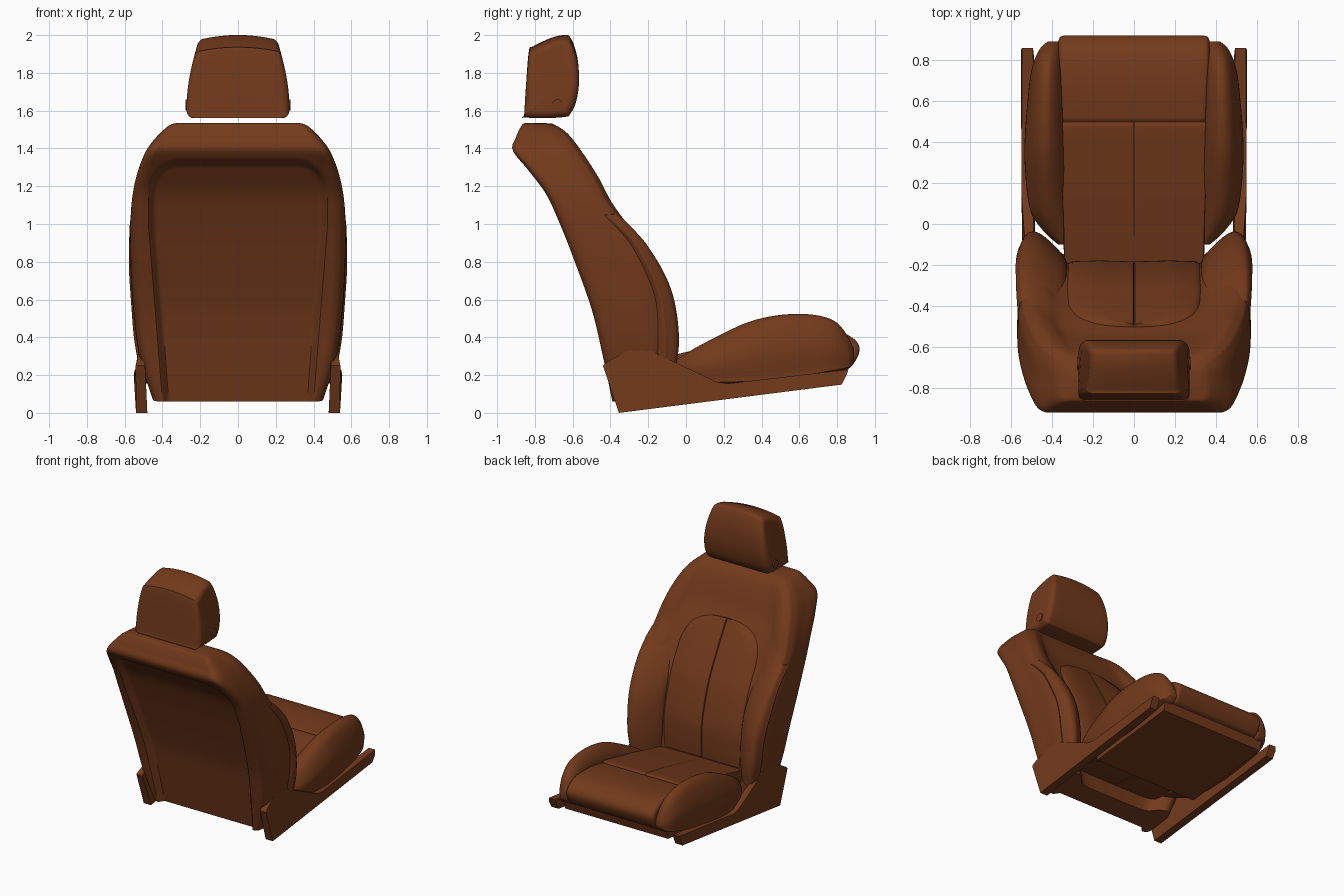
import bpy, bmesh, math
from mathutils import Vector

if "Cube" in bpy.data.objects:
    bpy.data.objects.remove(bpy.data.objects["Cube"])

leather = bpy.data.materials.new("brown_leather")
leather.diffuse_color = (0.17, 0.042, 0.011, 1)
leather.use_nodes = True
leather.node_tree.nodes["Principled BSDF"].inputs["Base Color"].default_value = leather.diffuse_color


def spline(pts, n=8, closed=False):
    """Catmull-Rom curve through tuples of any size."""
    m, out = len(pts), []
    get = (lambda i: pts[i % m]) if closed else (lambda i: pts[max(0, min(m - 1, i))])
    for i in range(m if closed else m - 1):
        p0, p1, p2, p3 = get(i - 1), get(i), get(i + 1), get(i + 2)
        for k in range(n):
            t = k / n
            out.append(tuple(0.5 * (2 * b + (c - a) * t + (2 * a - 5 * b + 4 * c - d) * t * t
                                    + (3 * b - a - 3 * c + d) * t ** 3)
                             for a, b, c, d in zip(p0, p1, p2, p3)))
    if not closed:
        out.append(tuple(pts[-1]))
    return out


def loft(name, rings, mirror=False, angle=40):
    """Skin closed rings of equal length and cap both ends."""
    bm = bmesh.new()
    rows = [[bm.verts.new(p) for p in r] for r in rings]
    n = len(rows[0])
    for a, b in zip(rows, rows[1:]):
        for i in range(n):
            j = (i + 1) % n
            bm.faces.new((a[i], a[j], b[j], b[i]))
    bm.faces.new(rows[0])
    bm.faces.new(rows[-1])
    bmesh.ops.remove_doubles(bm, verts=bm.verts, dist=0.0004)
    bmesh.ops.recalc_face_normals(bm, faces=bm.faces)
    me = bpy.data.meshes.new(name)
    bm.to_mesh(me)
    bm.free()
    ob = bpy.data.objects.new(name, me)
    bpy.context.collection.objects.link(ob)
    me.materials.append(leather)
    if mirror:
        ob.modifiers.new("mirror", 'MIRROR').use_mirror_merge = False
    bpy.ops.object.select_all(action='DESELECT')
    ob.select_set(True)
    bpy.context.view_layer.objects.active = ob
    bpy.ops.object.shade_smooth_by_angle(angle=math.radians(angle))
    return ob


def pillow(name, prof, x0, x1, r, width=lambda y, z: 1, crown=lambda x, z: 0, mirror=False):
    """Side profile (y, z) extruded along x with rounded ends of radius r."""
    ys, zs = [p[0] for p in prof], [p[1] for p in prof]
    cy, cz = (min(ys) + max(ys)) / 2, (min(zs) + max(zs)) / 2
    hy, hz = (max(ys) - min(ys)) / 2, (max(zs) - min(zs)) / 2
    angles = [math.pi / 2 * k / 6 for k in range(7)]
    ends = [(x0 + r * (1 - math.cos(a)), r * (1 - math.sin(a))) for a in angles]
    flat = [(x0 + r + (x1 - x0 - 2 * r) * k / 8, 0) for k in range(1, 8)]
    rings = []
    for x, i in ends + flat + [(x0 + x1 - x, i) for x, i in ends[::-1]]:
        ring = []
        for y, z in prof:
            xx = x * width(y, z)
            zz = cz + (z - cz) * (1 - i / hz)
            ring.append((xx, cy + (y - cy) * (1 - i / hy), zz - crown(xx, zz)))
        rings.append(ring)
    return loft(name, rings, mirror)


def prism(name, prof, x0, x1, mirror=False):
    return loft(name, [[(x, y, z) for y, z in prof] for x in (x0, x1)], mirror, 30)


# Backrest shell: back y,z / side front y,z / centre front y,z / half width
rows = spline([(-.39, .06, -.12, .10, -.22, .10, .45), (-.44, .30, -.10, .30, -.20, .32, .52),
               (-.50, .55, -.10, .52, -.21, .55, .552), (-.60, .83, -.16, .75, -.28, .80, .567),
               (-.68, 1.03, -.27, .94, -.38, 1.0, .568), (-.745, 1.165, -.39, 1.11, -.46, 1.15, .557),
               (-.835, 1.285, -.465, 1.25, -.535, 1.27, .53), (-.917, 1.39, -.55, 1.38, -.59, 1.39, .485),
               (-.90, 1.46, -.612, 1.462, -.63, 1.465, .43), (-.87, 1.522, -.66, 1.505, -.665, 1.505, .37),
               (-.85, 1.535, -.71, 1.53, -.71, 1.533, .33)], 10)


def recess_width(z):
    return .395 + .08 * min(1, max(0, z))


def recess(x, z):
    """Depth of the rounded hollow in the back."""
    rad, top = .17, 1.345
    dx, dz = abs(x) - recess_width(z) + rad, z - top + rad
    d = math.hypot(max(dx, 0), max(dz, 0)) + min(max(dx, dz), 0) - rad
    s = min(1, max(0, -d / .035))
    return .04 * s * s * (3 - 2 * s)


rings = []
for yb, zb, ys, zs, yc, zc, w in rows:
    B, S, C = (Vector((0, y, z)) for y, z in ((yb, zb), (ys, zs), (yc, zc)))
    hw = min(recess_width(zb), .87 * w)
    xs = [hw * k / 36 for k in range(37)] + [hw + (.9 * w - hw) * k / 3 for k in (1, 2, 3)]
    half = [Vector((x, yb + recess(x, zb), zb)) for x in xs]
    corner = [(.9, 0), (.965, .05), (1, .2), (1, .5), (1, .75), (.97, .92)]
    half += [Vector((f * w, 0, 0)) + B.lerp(S, a) for f, a in spline(corner, 4)[1:]]
    front = [(.97, .92), (.88, 1), (.76, .7), (.62, .1), (.3, 0), (0, 0)]
    fr = [(f, B.lerp(S, .92) if k == 0 else C.lerp(S, a)) for k, (f, a) in enumerate(front)]
    half += [Vector(p) for p in spline([(f * w, v.y, v.z) for f, v in fr], 4)[1:]]
    rings.append(half + [Vector((-p.x, p.y, p.z)) for p in half[-2:0:-1]])
loft("backrest_shell", rings)

# Backrest side bolsters: z, side y, peak y, inner y, outer x, peak x, inner x
rings = []
for z, ys, yp, yi, xo, xp, xi in spline([
        (.25, -.10, -.055, -.18, .52, .46, .34), (.40, -.095, -.04, -.17, .545, .475, .335),
        (.60, -.115, -.067, -.19, .56, .48, .335), (.76, -.175, -.13, -.24, .57, .49, .34),
        (.92, -.265, -.235, -.335, .57, .50, .355), (1.03, -.345, -.315, -.41, .568, .51, .375),
        (1.10, -.41, -.375, -.45, .562, .51, .40)], 8):
    sec = [(xo, ys - .03), (xo, ys), ((xo + xp) / 2 + .012, (ys + yp) / 2 + .02), (xp, yp),
           ((xp + xi) / 2, yp * .62 + yi * .38), (xi, yi), (xi + .01, yi - .04), (xp, ys - .1)]
    rings.append([(x, y, z - .25 * max(0, z - .9) * (x - .4) / .16) for x, y in spline(sec, 5, True)])
loft("backrest_bolsters", rings, True)

# Backrest centre panel, two halves meeting at the middle seam
rings = []
for y, z, hw in spline([(-.205, .28, .335), (-.20, .40, .335), (-.21, .55, .335), (-.28, .80, .335),
                        (-.38, 1.0, .33), (-.425, 1.08, .315), (-.46, 1.14, .28), (-.485, 1.18, .22),
                        (-.50, 1.205, .14), (-.507, 1.215, .04)], 6):
    sec = [(0, -.05), (0, .008), (.004, .017), (hw * .5, .022), (hw * .9, .018), (hw, -.002), (hw, -.05)]
    rings.append([(x, y + d, z + .3 * d) for x, d in sec])
loft("backrest_centre_panel", rings, True, 60)

# Headrest, tapering towards the top with a crowned top edge
head = spline([(-.86, 1.565), (-.857, 1.575), (-.848, 1.72), (-.832, 1.915), (-.81, 1.94), (-.72, 1.983), (-.65, 2.0),
               (-.61, 1.985), (-.575, 1.88), (-.567, 1.75), (-.585, 1.64), (-.615, 1.58), (-.64, 1.567),
               (-.75, 1.56)], 5, True)
pillow("headrest", head, -.272, .272, .04, lambda y, z: 1 - .2 * max(0, (z - 1.58) / .42) ** 2,
       lambda x, z: .6 * x * x * max(0, (z - 1.6) / .4))
disc = [(-.68 + .03 * math.cos(a), 1.63 + .03 * math.sin(a)) for a in (k * math.pi / 12 for k in range(24))]
prism("headrest_buttons", disc, .255, .278, True)

# Seat cushion centre: two rear inserts and a front roll
taper = lambda y, z: .92 + .08 * min(1, max(0, (y + .1) / .9))
insert = spline([(-.22, .20), (-.22, .21), (-.21, .26), (-.18, .278), (.1, .345), (.3, .387), (.46, .418),
                 (.495, .412), (.50, .38), (.50, .19), (.48, .18), (.1, .17)], 5, True)
pillow("seat_inserts", insert, 0, .37, .006, taper, mirror=True)
roll = spline([(.49, .19), (.49, .38), (.503, .413), (.54, .424), (.68, .438), (.80, .432), (.87, .405), (.912, .365),
               (.917, .32), (.89, .265), (.85, .235), (.7, .21)], 5, True)
pillow("seat_front_roll", roll, -.368, .368, .025, taper)

# Seat side bolsters: y, top z, bottom z, inner x, outer x
rings = []
for y, zt, zb, xi, xo in spline([
        (-.10, .25, .19, .32, .37), (-.03, .295, .175, .32, .445), (.08, .36, .16, .33, .508), (.3, .468, .16, .34, .532),
        (.45, .51, .17, .345, .53), (.6, .523, .19, .35, .518), (.72, .51, .21, .355, .505),
        (.80, .475, .225, .36, .485), (.86, .40, .24, .365, .455), (.89, .33, .27, .37, .42)], 6):
    h, w = zt - zb, xo - xi
    sec = [(xi, zb), (xi, zb + .5 * h), (xi + .05 * w, zb + .8 * h), (xi + .4 * w, zt), (xi + .75 * w, zb + .9 * h),
           (xo, zb + .5 * h), (xo - .05 * w, zb + .1 * h), (xi + .85 * w, zb)]
    rings.append([(x, y, z) for x, z in spline(sec, 5, True)])
loft("seat_bolsters", rings, True)

# Side rails with raised hinge covers, and the pan under the seat
rail = [(-.355, 0), (-.44, .25), (-.425, .265), (-.27, .352), (-.24, .355), (-.2, .335), (.16, .165), (.22, .155),
        (.86, .23), (.85, .2), (.825, .15)]
rings = [[(x - .06 * max(0, .2 - z) - c * max(0, z - .2), y, z) for y, z in rail]
         for x, c in ((.492, 0), (.552, .2))]
loft("side_rails", rings, True, 30)
prism("seat_pan", [(.12, .09), (.12, .165), (.85, .235), (.83, .17)], -.43, .43)
